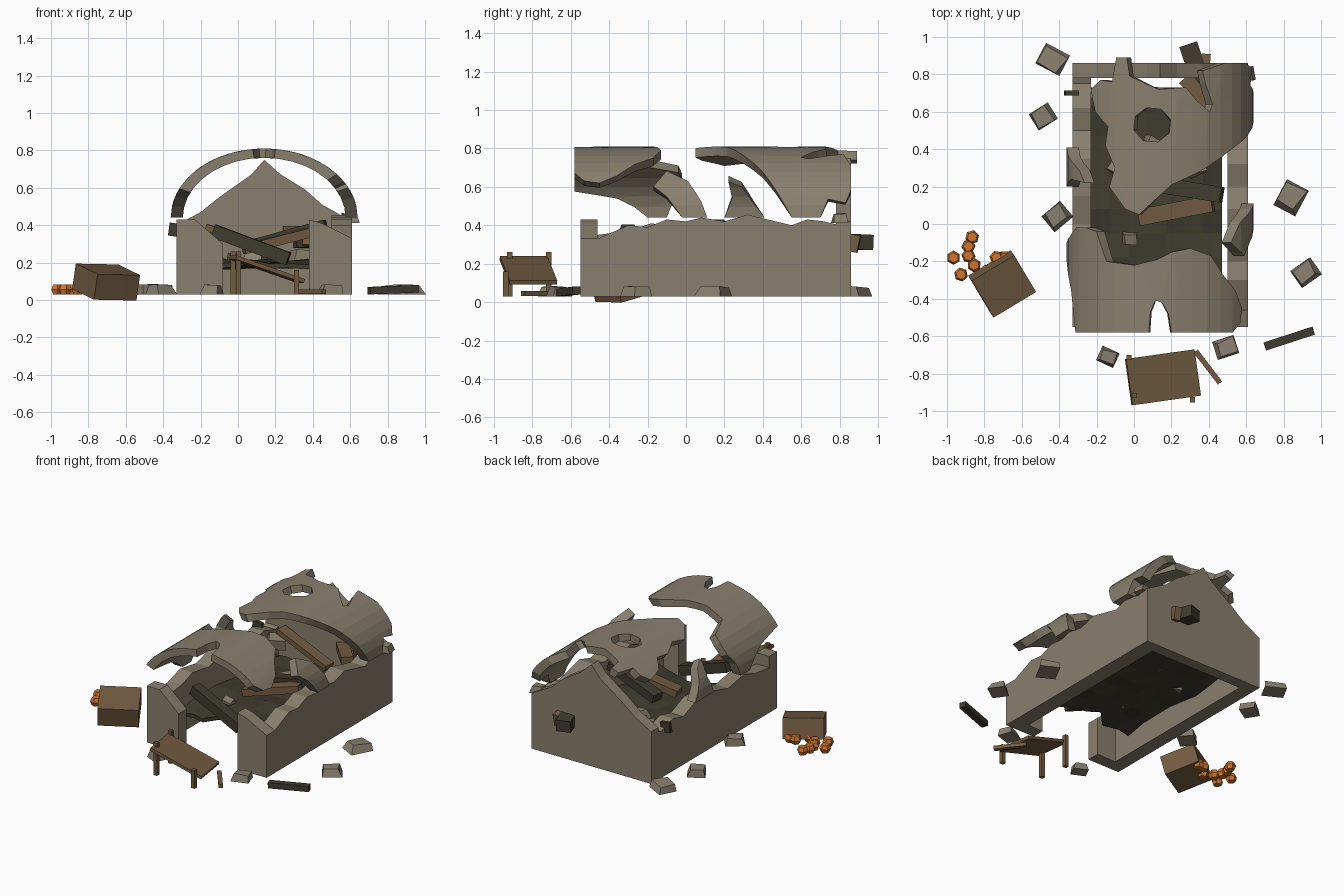
import bpy, bmesh, math, random
from mathutils import Vector, Matrix, Euler

random.seed(4)
if "Cube" in bpy.data.objects:
    bpy.data.objects.remove(bpy.data.objects["Cube"])


def material(name, color):
    m = bpy.data.materials.new(name)
    m.use_nodes = True
    m.diffuse_color = (*color, 1)
    m.node_tree.nodes["Principled BSDF"].inputs["Base Color"].default_value = (*color, 1)
    return m


STONE = material("weathered stone", (.25, .216, .157))
WOOD = material("brown wood", (.168, .104, .053))
DARK = material("dark timber", (.05, .044, .028))
FRUIT = material("orange fruit", (.62, .18, .03))


def finish(name, bm, mat):
    bmesh.ops.recalc_face_normals(bm, faces=bm.faces)
    me = bpy.data.meshes.new(name)
    bm.to_mesh(me)
    bm.free()
    me.materials.append(mat)
    ob = bpy.data.objects.new(name, me)
    bpy.context.collection.objects.link(ob)
    return ob


def box(name, size, loc, rot=(0, 0, 0), mat=WOOD, rough=0):
    bm = bmesh.new()
    bmesh.ops.create_cube(bm, size=1)
    for v in bm.verts:
        v.co = Vector([c * s for c, s in zip(v.co, size)])
        if v.co.z > 0 and rough:
            v.co.x *= random.uniform(1 - rough, 1)
            v.co.y *= random.uniform(1 - rough, 1)
            v.co.z *= random.uniform(1 - rough, 1)
    turn = Euler([math.radians(a) for a in rot]).to_matrix().to_4x4()
    bm.transform(Matrix.Translation(loc) @ turn)
    return finish(name, bm, mat)


def beam(name, a, b, width, height, mat=WOOD):
    # Straight timber between two points, kept level across its width
    a, b = Vector(a), Vector(b)
    d = b - a
    rot = (0, math.degrees(-math.atan2(d.z, d.xy.length)), math.degrees(math.atan2(d.y, d.x)))
    return box(name, (d.length, width, height), (a + b) / 2, rot, mat)


def wall(name, top, along, near, far):
    # Ragged top line closed down to the ground, given a thickness
    base = .03
    outline = [(top[0][0], base)] + top + [(top[-1][0], base)]
    bm = bmesh.new()
    place = (lambda p, d: (p[0], d, p[1])) if along == "x" else (lambda p, d: (d, p[0], p[1]))
    f = bm.faces.new([bm.verts.new(place(p, near)) for p in outline])
    r = bmesh.ops.extrude_face_region(bm, geom=[f])
    step = (0, far - near, 0) if along == "x" else (far - near, 0, 0)
    bmesh.ops.translate(bm, verts=[v for v in r["geom"] if isinstance(v, bmesh.types.BMVert)], vec=step)
    return finish(name, bm, STONE)


def vault(name, outline, hole=None):
    # Flat outline in (arch angle, y), sliced into facets and bent over the arch
    bm = bmesh.new()
    edges = []
    for loop in [outline] + ([hole] if hole else []):
        vs = [bm.verts.new((t, y * 100, 0)) for t, y in loop]
        edges += [bm.edges.new((vs[i - 1], vs[i])) for i in range(len(vs))]
    bmesh.ops.triangle_fill(bm, edges=edges, use_beauty=True, normal=(0, 0, 1))
    for i in range(1, 18):
        bmesh.ops.bisect_plane(bm, geom=bm.verts[:] + bm.edges[:] + bm.faces[:],
                               plane_co=(i * 10, 0, 0), plane_no=(1, 0, 0))
    bmesh.ops.dissolve_limit(bm, angle_limit=.001, verts=[], edges=[])
    r = bmesh.ops.extrude_face_region(bm, geom=bm.faces[:])
    for v in r["geom"]:
        if isinstance(v, bmesh.types.BMVert):
            v.co.z = 1
    for v in bm.verts:
        t, inner = math.radians(v.co.x), v.co.z > .5
        rx, rz = (.435, .32) if inner else (.5, .37)
        v.co = (.14 - rx * math.cos(t), v.co.y / 100, .44 + rz * math.sin(t))
    return finish(name, bm, STONE)


# Broken walls
wall("right_side_wall", [(-.55, .33), (-.46, .33), (-.3, .4), (-.2, .39), (-.1, .43), (.0, .42),
     (.08, .44), (.2, .42), (.32, .455), (.55, .4), (.63, .43), (.72, .42), (.8, .4), (.86, .42)], "y", .5, .61)
wall("left_side_wall", [(-.55, .43), (-.47, .43), (-.46, .35), (-.3, .37), (-.18, .41), (.0, .38),
     (.15, .42), (.35, .43), (.5, .37), (.62, .4), (.75, .36), (.86, .4)], "y", -.33, -.23)
wall("back_gable", [(-.33, .4), (-.2, .47), (-.1, .55), (.0, .62), (.07, .67), (.14, .75), (.23, .67),
     (.36, .59), (.45, .51), (.61, .42)], "x", .78, .86)
wall("front_wall_left", [(-.33, .43), (-.23, .43), (-.08, .3)], "x", -.55, -.46)
wall("front_wall_right", [(.38, .43), (.45, .41), (.61, .33)], "x", -.55, -.46)

# Remains of the vaulted roof
vault("front_vault", [(25, -.58), (21, -.45), (18, -.36), (10, -.27), (0, -.2), (0, -.1), (14, -.07), (26, -.02),
      (38, -.02), (47, -.04), (51, -.12), (55, -.2), (74, -.22), (88, -.19), (97, -.15), (109, -.13),
      (123, -.17), (132, -.27), (144, -.36), (151, -.45), (149, -.53), (141, -.58), (97, -.58),
      (95, -.48), (91, -.42), (87, -.41), (84, -.47), (83, -.58)])
vault("back_vault", [(77, .05), (68, .08), (57, .2), (61, .3), (54, .42), (56, .52), (46, .6), (42, .72),
      (50, .77), (59, .76), (62, .89), (69, .89), (71, .79), (89, .72), (106, .73), (113, .66), (122, .6),
      (124, .64), (119, .75), (117, .82), (134, .86), (157, .86), (168, .83), (165, .74), (180, .7),
      (180, .55), (158, .47), (140, .4), (115, .28), (97, .21)],
      [(85 + 12 * math.cos(i * math.pi / 4 + .3), .53 + .095 * math.sin(i * math.pi / 4 + .3)) for i in range(8)])
vault("right_vault_shard", [(154, -.17), (139, -.1), (149, .01), (167, .08), (180, .11), (180, -.02), (163, -.1)])
vault("left_vault_shard", [(36, .22), (30, .29), (14, .35), (0, .41), (0, .2), (18, .24)])

# Collapsed dark floor with an uneven surface
bm = bmesh.new()
bmesh.ops.create_grid(bm, x_segments=7, y_segments=8, size=.5)
for v in bm.verts:
    front = v.co.y < -.49
    v.co = (.12 + v.co.x * .7, .21 + v.co.y * 1.04 + (random.uniform(-.05, .07) if front else 0),
            .18 + random.uniform(-.02, .02))
r = bmesh.ops.extrude_face_region(bm, geom=bm.faces[:])
bmesh.ops.translate(bm, verts=[v for v in r["geom"] if isinstance(v, bmesh.types.BMVert)], vec=(0, 0, .025))
finish("collapsed_floor", bm, DARK)

# Fallen timbers
beam("leaning_dark_beam", (-.13, -.3, .37), (.27, -.35, .22), .07, .07, DARK)
beam("crossing_dark_beam", (.07, .22, .29), (.47, .155, .4), .085, .06, DARK)
beam("crossing_brown_plank", (.03, .035, .27), (.42, .11, .37), .09, .05)
beam("fallen_brown_plank", (-.17, .72, .39), (.24, .68, .25), .08, .035)
beam("rear_brown_plank", (.27, .78, .37), (.43, .61, .37), .08, .05)
beam("rear_dark_beam", (.29, .96, .31), (.36, .75, .32), .1, .08, DARK)
beam("rear_wood_beam", (.385, .9, .3), (.37, .72, .34), .05, .09)
beam("wall_beam_end", (-.37, .7, .38), (-.3, .7, .37), .025, .07, DARK)
beam("loose_dark_beam", (.7, -.655, .05), (.96, -.57, .06), .045, .04, DARK)

# Rubble inside and stones scattered around
for i, (x, y, z, s) in enumerate([(-.02, -.08, .22, .08), (-.17, .67, .33, .13), (.1, .4, .23, .13),
                                  (.33, .32, .23, .12), (-.1, .3, .2, .08)]):
    box(f"inner_rubble_{i}", (s, s * .8, s * .6), (x, y, z), (12, 8, i * 37), STONE, .3)
for i, (x, y, s, a) in enumerate([(-.435, .88, .145, -28), (-.485, .575, .12, 32), (-.41, .04, .13, 40),
                                  (.84, .14, .155, 62), (.92, -.26, .13, 35), (-.14, -.71, .1, -25),
                                  (.49, -.66, .12, 18), (.6, .8, .09, 10)]):
    box(f"scattered_stone_{i}", (s, s * .85, .055), (x, y, .0575 if i < 7 else .44), (0, 0, a), STONE, .45)

# Broken table tilting to one side
spin = math.radians(8)


def table_point(u, v, z):
    return (.155 + u * math.cos(spin) - v * math.sin(spin), -.82 + u * math.sin(spin) + v * math.cos(spin), z)


box("table_top", (.39, .25, .022), (.155, -.82, .165), (0, 19, 8))
for side, v in (("back", .13), ("front", -.075)):
    beam(f"table_tall_leg_{side}", table_point(-.165, v, .03), table_point(-.165, v, .26), .028, .028)
beam("table_short_leg", table_point(.14, -.14, .03), table_point(.14, -.14, .16), .028, .028)
beam("broken_table_leg", (.33, -.68, .045), (.46, -.85, .045), .028, .025)

# Tipped crate and spilled fruit
box("crate", (.265, .235, .14), (-.705, -.32, .096), (14, 1, 31))
for i, (x, y) in enumerate([(-.965, -.18), (-.925, -.27), (-.885, -.17), (-.885, -.12), (-.865, -.07),
                            (-.855, -.22), (-.79, -.255), (-.735, -.18), (-.69, -.18)]):
    bm = bmesh.new()
    bmesh.ops.create_uvsphere(bm, u_segments=6, v_segments=4, radius=.038)
    for v in bm.verts:
        v.co.z = max(-.027, min(.027, v.co.z))
    bm.transform(Matrix.Translation((x, y, .057)) @ Matrix.Rotation(i * .2, 4, "Z"))
    bmesh.ops.dissolve_limit(bm, angle_limit=.02, verts=bm.verts[:], edges=bm.edges[:])
    finish(f"fruit_{i}", bm, FRUIT)
